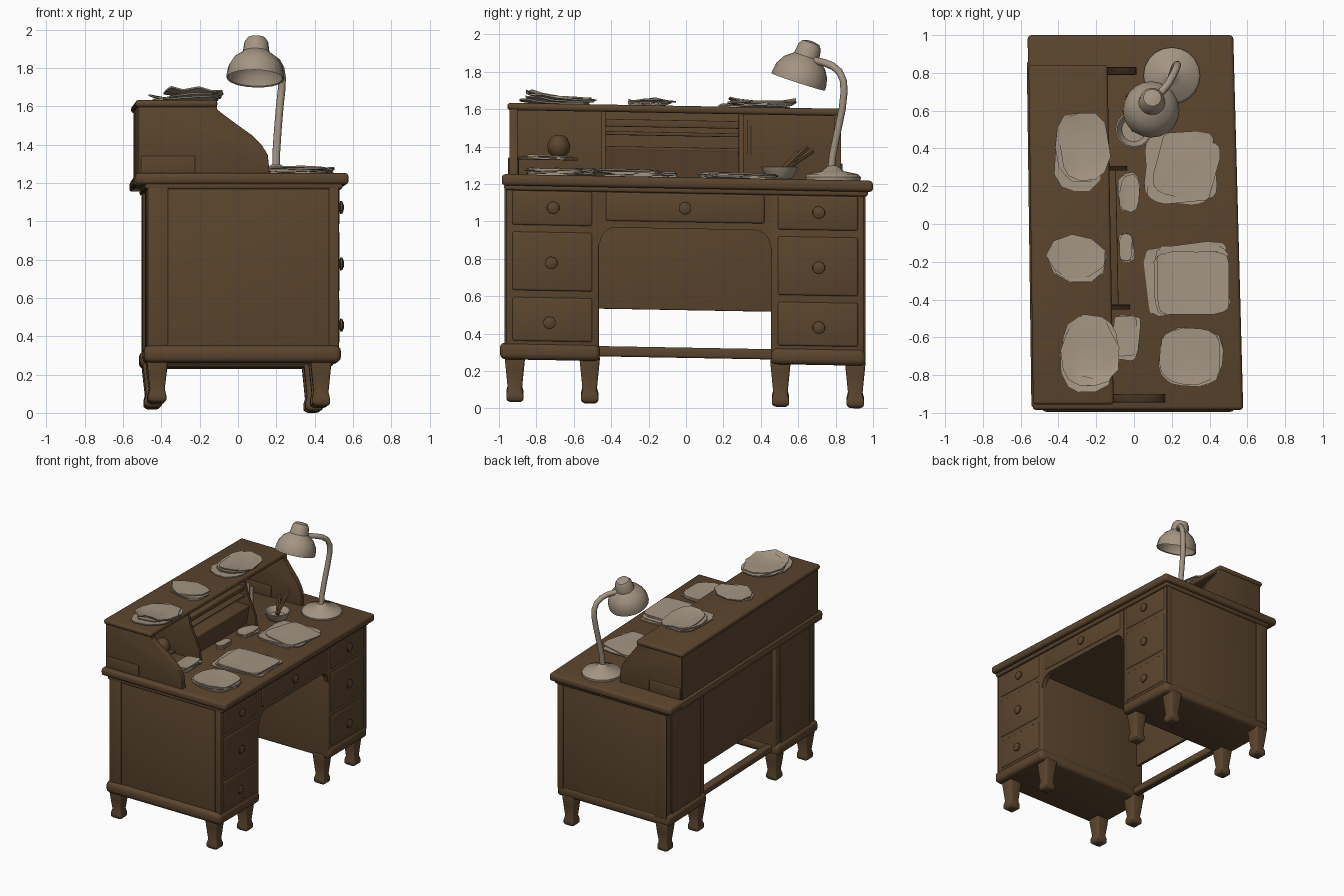
import bpy, bmesh, math, random
from mathutils import Vector

if "Cube" in bpy.data.objects:
    bpy.data.objects.remove(bpy.data.objects["Cube"])

random.seed(4)


def warp(p):
    """The whole desk leans and skews slightly along its length."""
    return Vector((p.x - .02 * p.y - .012 * p.y * p.x, p.y, p.z - .018 * p.y))


def material(name, rgb):
    m = bpy.data.materials.new(name)
    m.diffuse_color = (*rgb, 1)
    m.use_nodes = True
    m.node_tree.nodes["Principled BSDF"].inputs["Base Color"].default_value = m.diffuse_color
    return m


WOOD = material("brown wood", (.105, .059, .027))
PALE = material("pale beige", (.37, .30, .225))


def finish(name, bm, mat, skew=True, bevel=0, angle=40):
    bmesh.ops.recalc_face_normals(bm, faces=bm.faces)
    if bevel:
        edges = [e for e in bm.edges if len(e.link_faces) == 2 and e.calc_face_angle() > .7]
        bmesh.ops.bevel(bm, geom=edges, offset=bevel, segments=3, profile=.5, affect='EDGES')
    if skew:
        for v in bm.verts:
            v.co = warp(v.co)
    me = bpy.data.meshes.new(name)
    bm.to_mesh(me)
    bm.free()
    me.materials.append(mat)
    me.polygons.foreach_set("use_smooth", [True] * len(me.polygons))
    me.set_sharp_from_angle(angle=math.radians(angle))
    ob = bpy.data.objects.new(name, me)
    bpy.context.collection.objects.link(ob)
    return ob


def box(name, x, y, z, mat=WOOD, bevel=.006, skew=True):
    bm = bmesh.new()
    bmesh.ops.create_cube(bm, size=1)
    for v in bm.verts:
        v.co = [a + (b - a) * (c + .5) for (a, b), c in zip((x, y, z), v.co)]
    return finish(name, bm, mat, skew, bevel)


def prism(name, pts, axis, a, b, mat=WOOD, bevel=0):
    """Extrude a profile along axis 'x' (pts are y,z) or 'y' (pts are x,z)."""
    bm = bmesh.new()
    put = (lambda p, t: (t, p[0], p[1])) if axis == 'x' else (lambda p, t: (p[0], t, p[1]))
    f = bm.faces.new([bm.verts.new(put(p, a)) for p in pts])
    ext = bmesh.ops.extrude_face_region(bm, geom=[f])
    for v in ext["geom"]:
        if isinstance(v, bmesh.types.BMVert):
            v.co += Vector(put((0, 0), b - a))
    return finish(name, bm, mat, True, bevel)


def skin(bm, rings):
    rows = [[bm.verts.new(p) for p in r] for r in rings]
    for r, s in zip(rows, rows[1:]):
        for i in range(len(r)):
            j = (i + 1) % len(r)
            bm.faces.new((r[i], r[j], s[j], s[i]))
    bm.faces.new(rows[0])
    bm.faces.new(rows[-1])


def lathe(name, profile, loc, axis=(0, 0, 1), mat=WOOD, n=16, skew=False):
    q = Vector((0, 0, 1)).rotation_difference(Vector(axis))
    bm = bmesh.new()
    skin(bm, [[Vector(loc) + q @ Vector((r * math.cos(t * math.tau / n), r * math.sin(t * math.tau / n), h))
               for t in range(n)] for r, h in profile])
    return finish(name, bm, mat, skew)


def tube(name, pts, r, mat=PALE, n=10):
    pts = [Vector(p) for p in pts]
    bm, rings, last, q = bmesh.new(), [], Vector((0, 0, 1)), None
    for i, p in enumerate(pts):
        d = (pts[min(i + 1, len(pts) - 1)] - pts[max(i - 1, 0)]).normalized()
        turn = last.rotation_difference(d)
        q, last = (turn @ q if q else turn), d
        rings.append([p + q @ Vector((r * math.cos(k * math.tau / n), r * math.sin(k * math.tau / n), 0))
                      for k in range(n)])
    skin(bm, rings)
    return finish(name, bm, mat, False)


def papers(name, x, y, z, layers, square=.5, curl=0, n=20, spin=0, ragged=.05, peak=0):
    """Pile of uneven sheets filling an x/y range; peak raises the -y edge."""
    cx, cy, hx, hy = sum(x) / 2, sum(y) / 2, (x[1] - x[0]) / 2, (y[1] - y[0]) / 2
    z -= .018 * cy
    bm = bmesh.new()
    for k in range(layers):
        s, ph = random.uniform(.84, 1), random.uniform(0, 6.28)
        turn = spin + random.uniform(-.15, .15)
        ox, oy = random.uniform(-1, 1) * (1 - s) * hx, random.uniform(-1, 1) * (1 - s) * hy
        rim = []
        for i in range(n):
            t = (i + .5) * math.tau / n
            c, d = math.cos(t), math.sin(t)
            px = math.copysign(abs(c) ** square, c) * hx * s * random.uniform(1 - ragged, 1.02)
            py = math.copysign(abs(d) ** square, d) * hy * s * random.uniform(1 - ragged, 1.02)
            lift = curl * max(0, math.sin(2 * t + ph)) * random.uniform(.4, 1)
            lift += peak * max(0, -d) * random.uniform(.3, 1) * (k + 1) / layers
            rim.append(Vector((cx + ox + px * math.cos(turn) - py * math.sin(turn),
                               cy + oy + py * math.cos(turn) + px * math.sin(turn),
                               z + k * .009 + lift - .018 * py)))
        mid = Vector((cx + ox, cy + oy, z + k * .009))
        up = Vector((0, 0, .008))
        inner = [mid.lerp(Vector((p.x, p.y, mid.z)), .6) for p in rim]
        skin(bm, [inner, rim, [p + up for p in rim], [p + up for p in inner]])
    return finish(name, bm, PALE, False)


def knob(name, y, z):
    lathe(name, ((.02, 0), (.02, .008), (.034, .012), (.033, .022), (.016, .03)),
          (.503, y, z), (1, 0, 0), skew=True, n=10)


# desktop with a moulded lip below it
box("desktop", (-.55, .552), (-.985, 1), (1.175, 1.235), bevel=.02)
box("desktop_moulding", (-.50, .52), (-.972, .972), (1.15, 1.185), bevel=.012)

# two drawer pedestals
for side, y0, y1 in (("left", -.965, -.465), ("right", .455, .955)):
    box(side + "_pedestal", (-.48, .50), (y0, y1), (.25, 1.18), bevel=.012)
    box(side + "_base_moulding", (-.505, .512), (y0 - .03 * (y0 < 0), y1 + .005), (.245, .335), bevel=.03)
    outer = y0 if y0 < 0 else y1
    for end, xa, xb in (("back", -.485, -.38), ("front", .45, .502)):
        box(f"{side}_{end}_stile", (xa, xb), (outer - .006, outer + .006), (.31, 1.17), bevel=.004)
    box(side + "_back_panel_frame", (-.49, -.47), (y0 + .06, y1 - .06), (.33, 1.15), bevel=.005)
    mid = (y0 + y1) / 2
    for i, (za, zb, zk) in enumerate(((.965, 1.15, 1.06), (.615, .93, .765), (.345, .58, .445))):
        box(f"{side}_drawer_{i}", (.48, .507), (y0 + .035, y1 - .035), (za, zb), bevel=.012)
        knob(f"{side}_knob_{i}", mid + .005 - .01 * i * (y0 < 0), zk)
    # four tapered legs with flared feet
    for ly in (y0 + .05, y1 - .05):
        for lx, rise in ((-.435, .018), (.41, 0)):
            bm = bmesh.new()
            skin(bm, [[(lx + a * h, ly + b * h, z) for a, b in ((-1, -1), (1, -1), (1, 1), (-1, 1))]
                      for z, h in ((.27, .056), (.19, .048), (.09 + rise, .038),
                                   (.06 + rise, .046), (.032 + rise, .046), (.017 + rise, .034))])
            finish(side + "_leg", bm, WOOD, True, .012)

# kneehole: arched apron, centre drawer, back panel and stretcher
arch = [(-.47, 1.175), (.46, 1.175), (.46, .86)]
for cy, a0 in ((.365, 0), (-.375, 90)):
    arch += [(cy + .085 * math.cos(math.radians(a0 + t)), .875 + .085 * math.sin(math.radians(a0 + t)))
             for t in range(0, 91, 18)]
arch.append((-.47, .86))
prism("kneehole_apron", arch, 'x', .46, .5)
box("centre_drawer_box", (-.44, .47), (-.47, .46), (.965, 1.18), bevel=0)
box("centre_drawer_front", (.48, .507), (-.43, .42), (.995, 1.15), bevel=.012)
knob("centre_knob", -.005, 1.07)
box("kneehole_back_panel", (-.45, -.42), (-.47, .46), (.525, 1.18))
box("stretcher", (-.45, -.39), (-.48, .47), (.27, .325), bevel=.012)

# hutch with curved side boards
for name, k, y0, y1 in (("left_hutch_side", 1, -.945, -.90), ("right_hutch_side", .58, .79, .83)):
    curve = [(-.13 + k * d, z) for d, z in ((0, 1.6), (.005, 1.565), (.09, 1.50), (.18, 1.435),
                                            (.235, 1.38), (.265, 1.33), (.275, 1.23))]
    prism(name, [(-.53, 1.23), (-.53, 1.6)] + curve, 'y', y0, y1, bevel=.005)
    box(name + "_ledge", (-.52, -.24), (y0 - .006, y1 + .006), (1.23, 1.325), bevel=.006)
box("hutch_lid", (-.547, -.125), (-.955, .84), (1.578, 1.617), bevel=.016)
box("hutch_back", (-.535, -.50), (-.94, .825), (1.20, 1.59))
box("hutch_back_foot", (-.556, -.50), (-.97, .86), (1.17, 1.215), bevel=.012)
for y in (-.44, .295):
    prism("hutch_divider", [(-.52, 1.23), (-.52, 1.59), (-.14, 1.59), (-.12, 1.5), (-.04, 1.32), (-.03, 1.23)],
          'y', y - .013, y + .013, bevel=.004)
# pigeonhole shelves and sloping panel in the middle
for z0, z1, x in ((1.50, 1.54, -.14), (1.455, 1.475, -.13), (1.375, 1.395, -.09)):
    box("pigeonhole_shelf", (-.52, x), (-.43, .29), (z0, z1), bevel=.006)
prism("pigeonhole_panel", [(-.16, 1.23), (-.13, 1.385), (-.09, 1.385), (-.12, 1.23)], 'y', -.43, .29)
box("left_cubby_shelf", (-.52, -.16), (-.90, -.58), (1.315, 1.33), bevel=.004)

# papers on the hutch lid
papers("lid_papers_right", (-.44, -.11), (.16, .61), 1.617, 4, .8, .02, 13, ragged=.14)
papers("lid_papers_middle", (-.49, -.13), (-.33, -.05), 1.617, 3, .95, .018, 9, ragged=.14)
papers("lid_papers_left", (-.41, -.05), (-.90, -.46), 1.617, 4, .8, .012, 13, ragged=.16, peak=.05)
# papers on the writing surface
papers("desk_papers_right", (.06, .44), (.11, .50), 1.235, 3, .36, .006, spin=-.1)
papers("desk_papers_middle", (.06, .51), (-.48, -.10), 1.235, 4, .26, .008, 24, spin=.04)
papers("desk_papers_left", (.12, .48), (-.87, -.54), 1.235, 4, .7, .006, ragged=.08)
# small papers under the hutch
papers("note_right", (-.09, .04), (.05, .28), 1.235, 3, .7, .015, 11, ragged=.12)
papers("note_middle", (-.08, 0), (-.21, -.04), 1.235, 3, .5, .006, 10)
papers("note_left", (-.11, .03), (-.72, -.48), 1.235, 4, .35, .012)
papers("cubby_papers", (-.40, -.13), (-.88, -.60), 1.32, 2, .6, .01, ragged=.1)
for i, y in enumerate((.325, .345)):
    box("leaning_sheet", (-.3, -.12 + .02 * i), (y, y + .006), (1.36, 1.55 - .03 * i), PALE, 0)

# round ink pot in the left cubby
lathe("ink_pot", ((.03, 0), (.055, .025), (.062, .06), (.045, .10), (.025, .115)), (-.2, -.68, 1.345), n=12)

# bowl with pens
lathe("pen_bowl", ((.06, 0), (.075, .012), (.098, .065), (.09, .068), (.065, .025)), (.0, .50, 1.226), mat=PALE)
for y, x, z in ((.60, -.05, 1.37), (.65, .0, 1.40), (.68, -.03, 1.38)):
    tube("pen", [(0, .50, 1.26), (x, y, z)], .015, WOOD, 6)

# desk lamp
lathe("lamp_base", ((.148, 0), (.15, .018), (.135, .035), (.06, .05), (.03, .075), (.02, .08)),
      (.20, .785, 1.218), mat=PALE, n=20)
tube("lamp_stem", [(.20, .775, 1.27), (.20, .785, 1.36), (.208, .81, 1.48), (.218, .835, 1.60), (.228, .845, 1.69),
                   (.23, .842, 1.75), (.222, .82, 1.80), (.205, .785, 1.83), (.18, .74, 1.848), (.12, .67, 1.865)], .02)
lathe("lamp_shade", ((.02, .12), (.08, .11), (.132, .055), (.143, .005), (.15, 0), (.15, .02), (.142, .065),
                     (.115, .11), (.078, .138), (.07, .145), (.062, .20), (.047, .222), (.015, .23)),
      (.09, .60, 1.745), (.03, .30, .92), PALE, 20)
